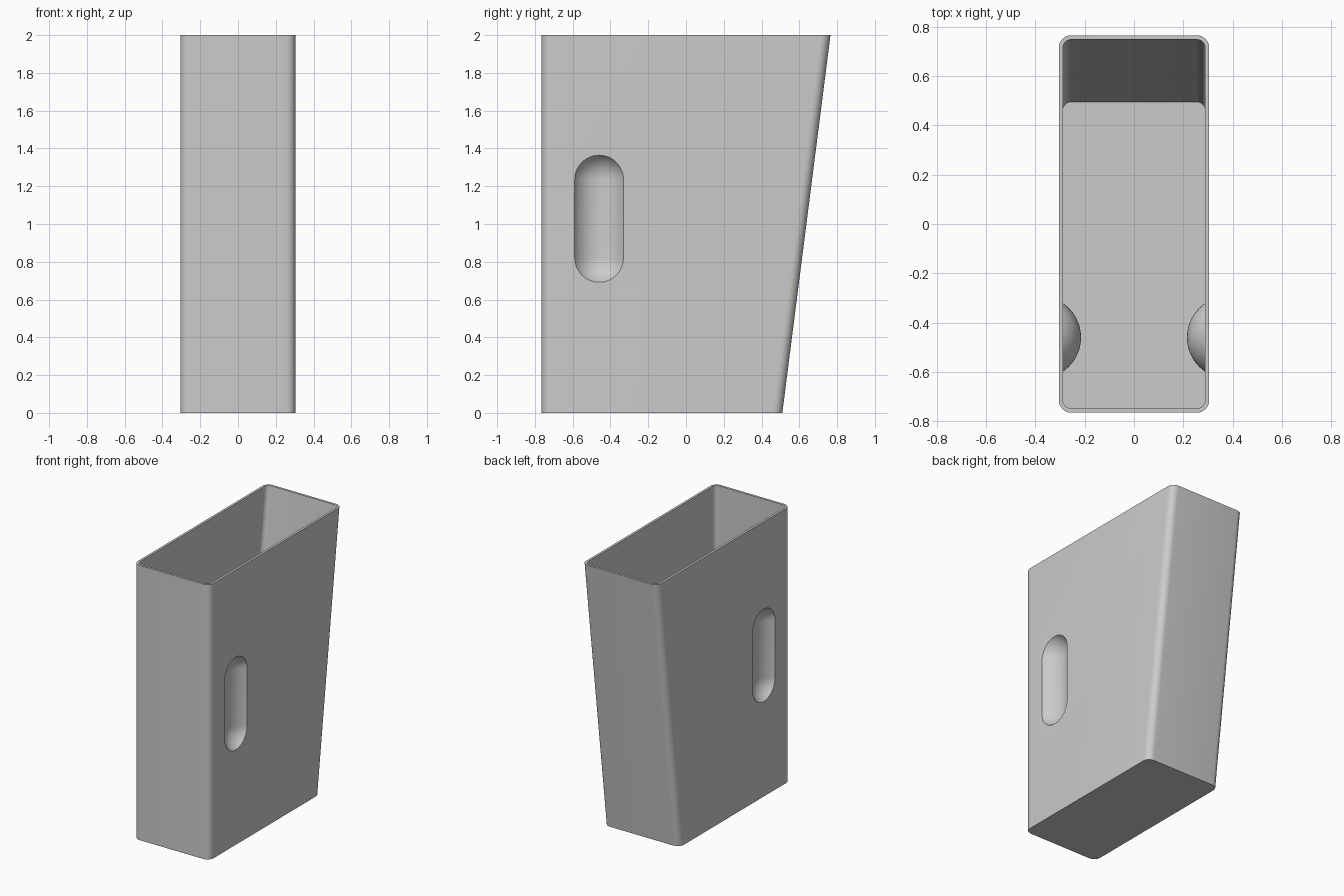
import bpy, bmesh
from math import sin, cos, pi, radians
from mathutils import Vector

cube = bpy.data.objects.get("Cube")
if cube:
    bpy.data.objects.remove(cube, do_unlink=True)

HALF_X, FRONT, BACK_LOW, BACK_TOP = 0.305, -0.765, 0.51, 0.765
HEIGHT, WALL, CORNER = 2.0, 0.017, 0.05

grey = bpy.data.materials.new("plain grey")
grey.use_nodes = True
COLOUR = (0.6, 0.6, 0.6, 1)
grey.diffuse_color = COLOUR
grey.node_tree.nodes["Principled BSDF"].inputs["Base Color"].default_value = COLOUR


def to_object(name, bm):
    bmesh.ops.recalc_face_normals(bm, faces=bm.faces)
    mesh = bpy.data.meshes.new(name)
    bm.to_mesh(mesh)
    bm.free()
    mesh.materials.append(grey)
    ob = bpy.data.objects.new(name, mesh)
    bpy.context.collection.objects.link(ob)
    return ob


def back_at(z):
    return BACK_LOW + (BACK_TOP - BACK_LOW) * z / HEIGHT


def tapered_block(name, inset, z0, z1):
    """Rounded rectangle lofted between two heights, with a sloping back."""
    bm = bmesh.new()
    r, steps = CORNER - inset, 8
    rings = []
    for z in (z0, z1):
        hx, y0, y1 = HALF_X - inset, FRONT + inset, back_at(z) - inset
        centres = [(hx - r, y1 - r), (r - hx, y1 - r), (r - hx, y0 + r), (hx - r, y0 + r)]
        rings.append([bm.verts.new((cx + r * cos(a), cy + r * sin(a), z))
                      for q, (cx, cy) in enumerate(centres)
                      for a in [(q + i / steps) * pi / 2 for i in range(steps + 1)]])
    low, high = rings
    for i in range(len(low)):
        j = (i + 1) % len(low)
        bm.faces.new((low[i], low[j], high[j], high[i]))
    bm.faces.new(low)
    bm.faces.new(high)
    return to_object(name, bm)


def capsule(name, radius, side):
    """Upright capsule centred just outside a side wall."""
    bm = bmesh.new()
    half, steps = 0.207, 16
    points = [(radius * cos(a), s * half + radius * sin(a))
              for s, start in ((-1, -pi / 2), (1, 0))
              for a in [start + i / steps * pi / 2 for i in range(steps + 1)]]
    verts = [bm.verts.new((x, 0, z)) for x, z in points]
    edges = [bm.edges.new(pair) for pair in zip(verts, verts[1:])]
    bmesh.ops.spin(bm, geom=verts + edges, cent=(0, 0, 0), axis=(0, 0, 1),
                   angle=2 * pi, steps=64)
    bmesh.ops.remove_doubles(bm, verts=bm.verts, dist=0.0001)
    bmesh.ops.translate(bm, verts=bm.verts, vec=Vector((side * 0.383, -0.46, 1.028)))
    return to_object(name, bm)


def cut(target, cutter):
    cutter.hide_render = True
    mod = target.modifiers.new("cut", 'BOOLEAN')
    mod.operation, mod.solver, mod.object = 'DIFFERENCE', 'EXACT', cutter
    bpy.context.view_layer.objects.active = target
    bpy.ops.object.modifier_apply(modifier=mod.name)
    bpy.data.objects.remove(cutter, do_unlink=True)


# Outer body and inner cavity, both dented by the finger grips
body = tapered_block("container_body", 0, 0, HEIGHT)
cavity = tapered_block("cavity_cutter", WALL, WALL, HEIGHT + 0.1)
for side in (-1, 1):
    cut(body, capsule("grip_cutter", 0.151, side))
    cut(cavity, capsule("grip_wall_cutter", 0.151 + WALL, side))

# Hollow the body, leaving thin walls and a floor
cut(body, cavity)

bpy.ops.object.select_all(action='DESELECT')
body.select_set(True)
bpy.context.view_layer.objects.active = body
bpy.ops.object.shade_smooth_by_angle(angle=radians(30))
